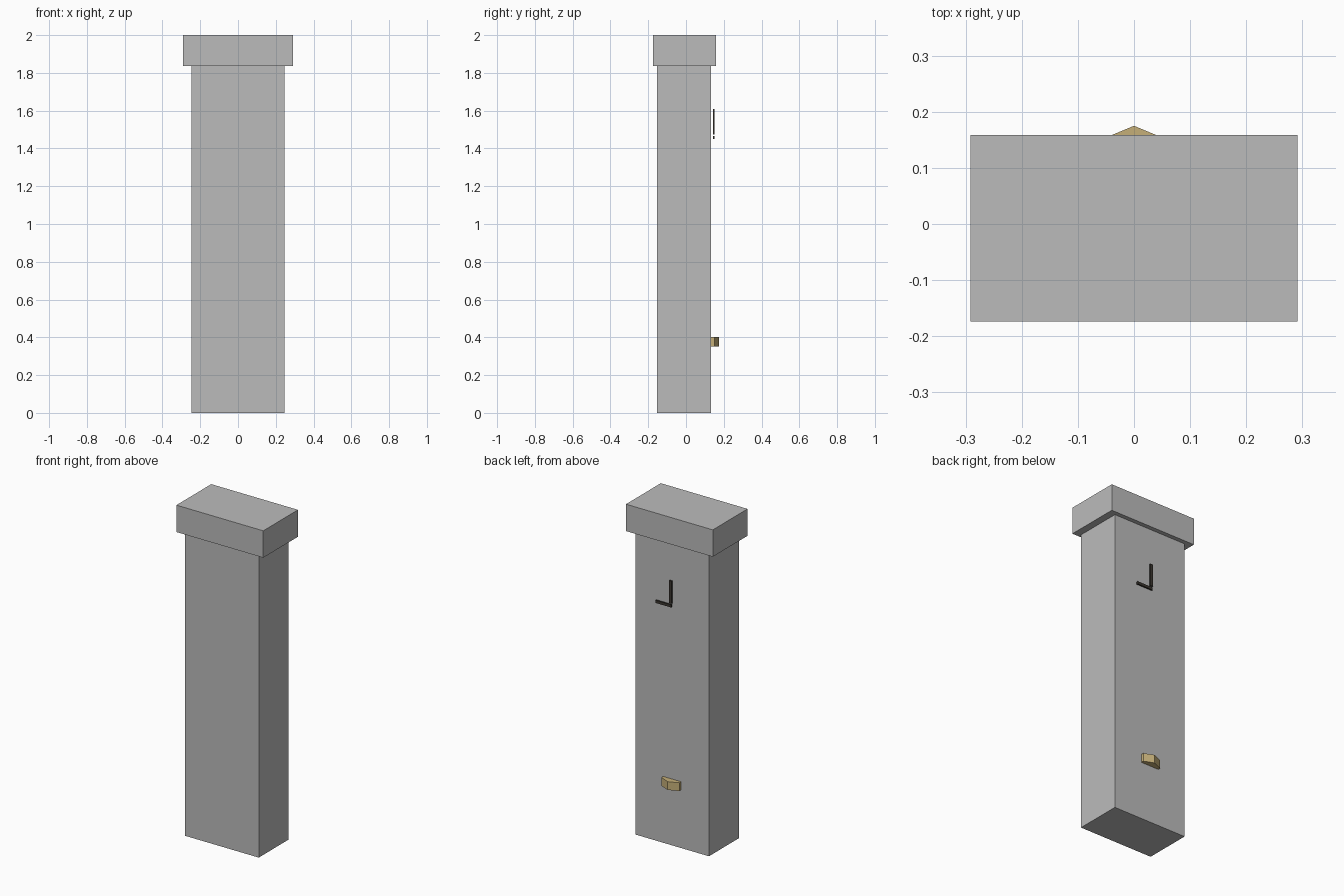
import bpy
import bmesh

cube = bpy.data.objects.get("Cube")
if cube:
    bpy.data.objects.remove(cube, do_unlink=True)


def material(name, color):
    mat = bpy.data.materials.new(name)
    mat.use_nodes = True
    mat.diffuse_color = (*color, 1)
    mat.node_tree.nodes["Principled BSDF"].inputs["Base Color"].default_value = (*color, 1)
    return mat


def prism(name, profile, z0, z1, mat):
    """Extrude a flat xy outline from z0 up to z1."""
    bm = bmesh.new()
    base = bm.faces.new([bm.verts.new((x, y, z0)) for x, y in profile])
    top = bmesh.ops.extrude_face_region(bm, geom=[base])["geom"]
    verts = [v for v in top if isinstance(v, bmesh.types.BMVert)]
    bmesh.ops.translate(bm, verts=verts, vec=(0, 0, z1 - z0))
    bmesh.ops.recalc_face_normals(bm, faces=bm.faces)
    mesh = bpy.data.meshes.new(name)
    bm.to_mesh(mesh)
    bm.free()
    mesh.materials.append(mat)
    obj = bpy.data.objects.new(name, mesh)
    bpy.context.collection.objects.link(obj)
    return obj


def box(name, x0, x1, y0, y1, z0, z1, mat):
    return prism(name, [(x0, y0), (x1, y0), (x1, y1), (x0, y1)], z0, z1, mat)


stone = material("grey stone", (0.5, 0.5, 0.5))
dark = material("dark metal", (0.045, 0.038, 0.03))
tan = material("tan wood", (0.56, 0.43, 0.19))

# Tall case and overhanging cap
back = 0.133
box("tower_body", -0.247, 0.247, -0.154, back, 0, 1.837, stone)
box("tower_cap", -0.291, 0.291, -0.174, 0.159, 1.837, 2, stone)

# Clock hands, set just off the back wall
box("long_hand", -0.009, 0.009, 0.142, 0.151, 1.474, 1.61, dark)
box("short_hand", -0.006, 0.1, 0.142, 0.151, 1.45, 1.466, dark)

# Pointed ledge low on the back wall
half = 0.06
ledge = [(-half, back), (half, back), (half, 0.15), (0, 0.175), (-half, 0.15)]
prism("pointed_ledge", ledge, 0.352, 0.402, tan)
